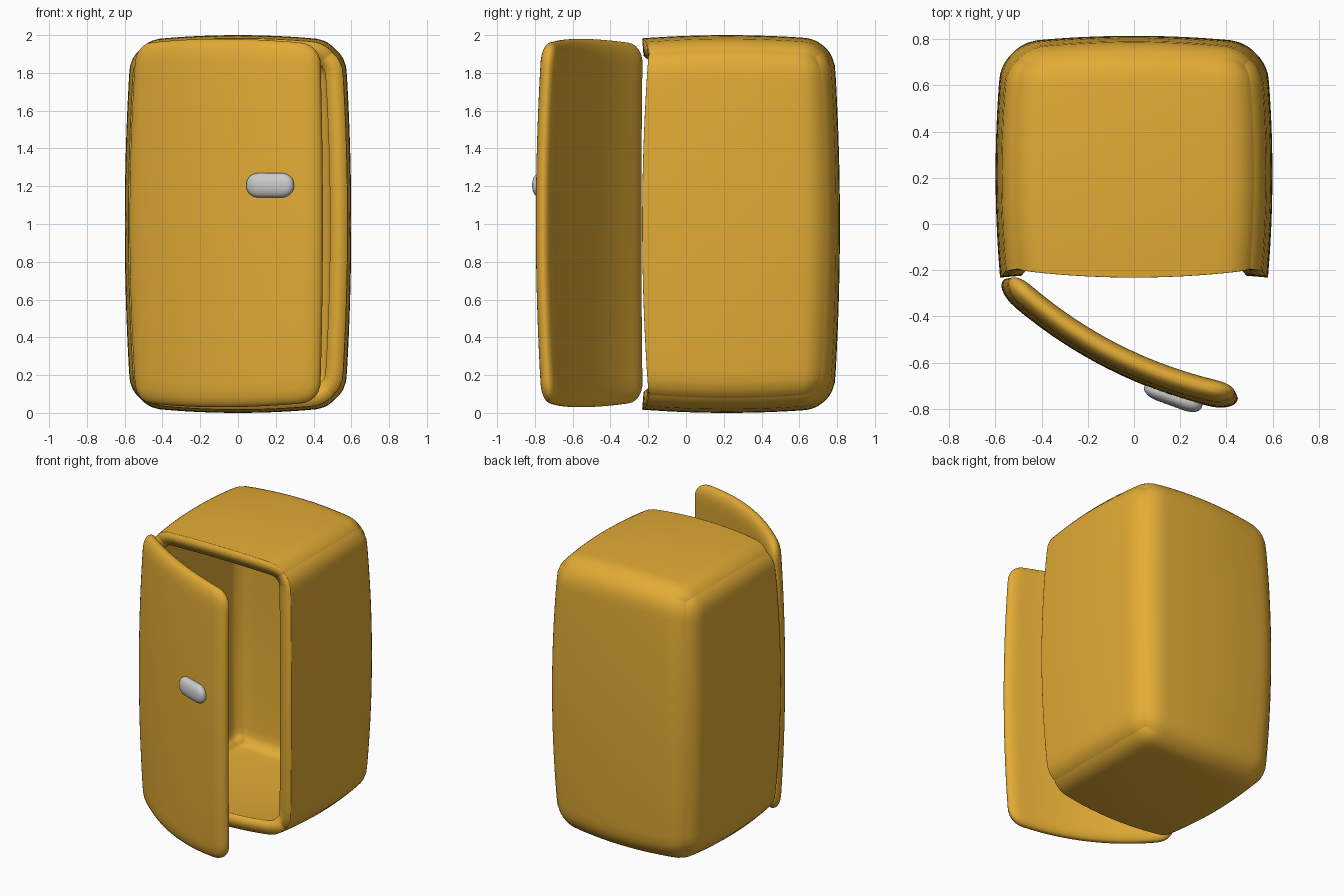
import bpy, bmesh, math
from math import radians, sin, pi

if "Cube" in bpy.data.objects:
    bpy.data.objects.remove(bpy.data.objects["Cube"])


def rounded_box(name, half, rad, bend, cuts=29, open_front=False):
    """Dense cube with elliptically rounded edges, then bent by a function."""
    bm = bmesh.new()
    bmesh.ops.create_cube(bm, size=2)
    bmesh.ops.subdivide_edges(bm, edges=bm.edges[:], cuts=cuts, use_grid_fill=True)
    if open_front:
        front = [f for f in bm.faces if all(v.co.y < -0.999 for v in f.verts)]
        bmesh.ops.delete(bm, geom=front, context='FACES')
    for v in bm.verts:
        t = [sin(c * pi / 2) for c in v.co]          # finer spacing near edges
        core, d = [], []
        for i in range(3):
            p, lim = t[i] * half[i], half[i] - rad[i]
            low = -1e3 if (open_front and i == 1) else -lim
            c = max(low, min(lim, p))
            core.append(c)
            d.append((p - c) / rad[i])
        length = math.sqrt(sum(k * k for k in d))
        s = max(abs(k) for k in d) / length if length > 1e-9 else 0
        v.co = bend(*[core[i] + d[i] * rad[i] * s for i in range(3)], t)
    bmesh.ops.recalc_face_normals(bm, faces=bm.faces[:])
    me = bpy.data.meshes.new(name)
    bm.to_mesh(me)
    bm.free()
    ob = bpy.data.objects.new(name, me)
    bpy.context.collection.objects.link(ob)
    bpy.ops.object.select_all(action='DESELECT')
    ob.select_set(True)
    bpy.context.view_layer.objects.active = ob
    return ob


def finish(ob, mat=None):
    if mat:
        ob.data.materials.append(mat)
    bpy.ops.object.shade_smooth_by_angle(angle=radians(45))


enamel = bpy.data.materials.new("yellow_enamel")
enamel.diffuse_color = (0.76, 0.41, 0.035, 1)
enamel.use_nodes = True
enamel.node_tree.nodes["Principled BSDF"].inputs["Base Color"].default_value = enamel.diffuse_color


# Cabinet: bulging box, open at the front, with wavy rim
def cabinet_bend(x, y, z, t):
    y += 0.2725                                       # front -0.2, back 0.745
    fx, fz = 1 - t[0] ** 2, 1 - t[2] ** 2
    fy = 1 - ((y - 0.22) / 0.6) ** 2
    k = (t[1] + 1) / 2
    return (x * (1 + 0.066 * fz + 0.076 * fy),
            y + (0.035 * k - 0.037 * (1 - k)) * (fx + fz) + 0.005 * (1 - k),
            z * (1 + 0.0376 * (fx + fy)) + 1)


cabinet = rounded_box("cabinet", (0.525, 0.4725, 0.93), (0.145, 0.14, 0.145),
                      cabinet_bend, open_front=True)
wall = cabinet.modifiers.new("wall", 'SOLIDIFY')
wall.thickness = 0.093
wall.offset = -1
wall.use_even_offset = True
finish(cabinet, enamel)


# Door: cushion slab bowed outwards, swung open on the left edge
def door_bend(x, y, z, t):
    xs, zs = (x / 0.57) ** 2, (z / 0.975) ** 2
    return (x * (1 - 0.05 * zs),
            y - 0.108 + 0.08 * xs + 0.022 * zs,
            z * (1 - 0.03 * xs) + 1.005)


OPEN = radians(27)
door = rounded_box("door", (0.57, 0.049, 0.975), (0.1, 0.046, 0.1), door_bend)
door.location = (-0.557 + 0.57 * math.cos(OPEN), -0.225 - 0.57 * math.sin(OPEN), 0)
door.rotation_euler.z = -OPEN
finish(door, enamel)

# Handle: grey pill lying on the door face
handle = rounded_box("handle", (0.132, 0.04, 0.065), (0.07, 0.037, 0.06),
                     lambda x, y, z, t: (x, y, z), cuts=15)
handle.location = (0.17, -0.748, 1.205)
handle.rotation_euler.z = radians(-20)
finish(handle)
